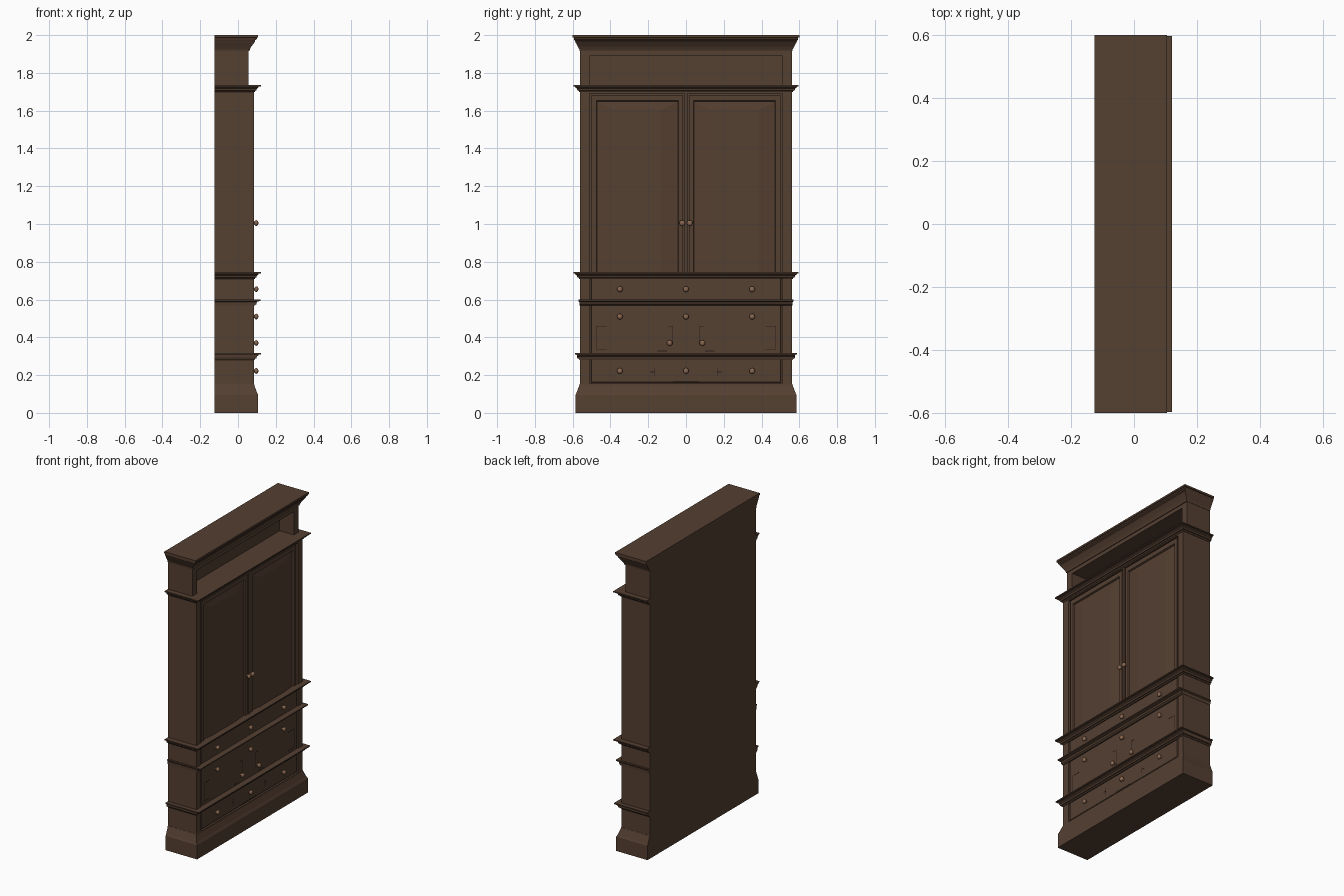
import bpy, bmesh
from mathutils import Matrix

if "Cube" in bpy.data.objects:
    bpy.data.objects.remove(bpy.data.objects["Cube"])


def material(name, rgb):
    m = bpy.data.materials.new(name)
    m.diffuse_color = (*rgb, 1)
    m.use_nodes = True
    m.node_tree.nodes["Principled BSDF"].inputs["Base Color"].default_value = m.diffuse_color
    return m


WOOD = material("dark walnut", (0.09, 0.05, 0.031))
KNOB = material("light wood knob", (0.25, 0.135, 0.08))
SEAM = material("dark seam", (0.022, 0.013, 0.009))
BACK = -0.125


def finish(bm, name, mat):
    bmesh.ops.recalc_face_normals(bm, faces=bm.faces)
    me = bpy.data.meshes.new(name)
    bm.to_mesh(me)
    bm.free()
    me.materials.append(mat)
    ob = bpy.data.objects.new(name, me)
    bpy.context.collection.objects.link(ob)
    return ob


def loft(name, rings, mat=WOOD):
    """Skin a series of four-point rings and cap both ends."""
    bm = bmesh.new()
    vs = [[bm.verts.new(p) for p in r] for r in rings]
    for a, b in zip(vs, vs[1:]):
        for i in range(4):
            j = (i + 1) % 4
            bm.faces.new((a[i], a[j], b[j], b[i]))
    bm.faces.new(vs[0])
    bm.faces.new(vs[-1])
    return finish(bm, name, mat)


def box(name, x0, x1, y0, y1, z0, z1, mat=WOOD):
    return loft(name, [[(x0, y0, z), (x1, y0, z), (x1, y1, z), (x0, y1, z)]
                       for z in (z0, z1)], mat)


def moulding(name, profile):
    """Profile points are (front x, half width y, z); the back stays flush."""
    return loft(name, [[(BACK, -w, z), (x, -w, z), (x, w, z), (BACK, w, z)]
                       for x, w, z in profile])


def panel(name, y0, y1, z0, z1, steps):
    """Front panel; steps are (x, side inset, top inset, bottom inset)."""
    return loft(name, [[(x, y0 + s, z0 + b), (x, y1 - s, z0 + b),
                        (x, y1 - s, z1 - t), (x, y0 + s, z1 - t)]
                       for x, s, t, b in steps])


# Carcass
box("carcass", BACK, 0.066, -0.53, 0.53, 0.02, 1.715)
for s, side in ((-1, "left"), (1, "right")):
    y0, y1 = sorted((s * 0.512, s * 0.561))
    box(side + "_stile", BACK, 0.085, y0, y1, 0.05, 1.715)
    box(side + "_frieze_post", BACK, 0.055, y0, y1, 1.72, 1.93)
box("door_head_rail", 0.05, 0.085, -0.515, 0.515, 1.69, 1.715)
box("center_strip", 0.05, 0.084, -0.007, 0.007, 0.74, 1.69)

# Open frieze niche below the crown
box("niche_back", BACK, -0.05, -0.515, 0.515, 1.72, 1.93)
box("niche_rail", -0.06, 0.055, -0.515, 0.515, 1.89, 1.93)

# Plinth, crown and horizontal mouldings
moulding("plinth", [(0.107, 0.585, 0), (0.107, 0.585, 0.095), (0.1, 0.579, 0.108),
                    (0.087, 0.565, 0.145), (0.085, 0.562, 0.155)])
moulding("crown", [(0.06, 0.563, 1.915), (0.063, 0.565, 1.925), (0.071, 0.573, 1.94),
                   (0.086, 0.584, 1.96), (0.09, 0.586, 1.965), (0.09, 0.59, 1.972),
                   (0.099, 0.594, 1.978), (0.1, 0.594, 1.986), (0.105, 0.6, 1.988),
                   (0.105, 0.6, 2.0)])
for name, z, w in (("upper_ledge", 1.735, 0.596), ("waist_ledge", 0.745, 0.596),
                   ("lower_ledge", 0.317, 0.588)):
    moulding(name, [(0.088, 0.564, z - 0.037), (0.091, 0.569, z - 0.03),
                    (0.097, 0.575, z - 0.028), (0.1, 0.578, z - 0.018),
                    (0.108, w - 0.01, z - 0.012), (0.109, w - 0.009, z - 0.008),
                    (0.121, w, z - 0.007), (0.121, w, z)])
moulding("drawer_ledge", [(0.088, 0.563, 0.568), (0.098, 0.564, 0.576),
                          (0.1, 0.565, 0.588), (0.12, 0.57, 0.593), (0.12, 0.57, 0.6)])

# Doors with sloped raised panels
for y0, y1, side in ((-0.499, -0.015, "left"), (0.015, 0.499, "right")):
    panel(side + "_door", y0, y1, 0.735, 1.683,
          [(0.05, 0, 0, 0), (0.08, 0, 0, 0), (0.08, 0.024, 0.03, 0),
           (0.07, 0.028, 0.034, 0), (0.079, 0.115, 0.078, 0)])

# Drawer fronts
for name, z0, z1 in (("bottom_drawer", 0.16, 0.29), ("middle_drawers", 0.31, 0.575),
                     ("top_drawer", 0.595, 0.715)):
    panel(name, -0.504, 0.504, z0, z1,
          [(0.05, 0, 0, 0), (0.078, 0, 0, 0), (0.081, 0.004, 0.004, 0.004)])

# Short carved seams on the drawers, mirrored
seams = [(0.068, 0.072, 0.36, 0.46), (0.068, 0.095, 0.457, 0.461),
         (0.473, 0.477, 0.34, 0.46), (0.42, 0.477, 0.457, 0.461),
         (0.42, 0.477, 0.335, 0.339), (0.1, 0.15, 0.325, 0.329),
         (0.163, 0.168, 0.195, 0.235), (0.168, 0.19, 0.215, 0.219),
         (0.0, 0.07, 0.166, 0.17)]
for i, (a, b, z0, z1) in enumerate(seams):
    for s, side in ((-1, "left"), (1, "right")):
        y0, y1 = sorted((s * a, s * b))
        box(f"{side}_seam_{i}", 0.08, 0.0818, y0, y1, z0, z1, SEAM)

# Knobs: round head on a short stem
spots = [(y, z) for z in (0.222, 0.51, 0.655) for y in (-0.35, 0, 0.35)]
spots += [(s * 0.087, 0.37) for s in (-1, 1)] + [(s * 0.02, 1.005) for s in (-1, 1)]
for i, (y, z) in enumerate(spots):
    bm = bmesh.new()
    head = Matrix.Translation((0.097, y, z)) @ Matrix.Diagonal((0.011, 0.015, 0.015, 1))
    bmesh.ops.create_uvsphere(bm, u_segments=16, v_segments=10, radius=1, matrix=head)
    stem = Matrix.Translation((0.084, y, z)) @ Matrix.Rotation(1.5707963, 4, 'Y')
    bmesh.ops.create_cone(bm, cap_ends=True, segments=12, radius1=0.007, radius2=0.007,
                          depth=0.014, matrix=stem)
    for f in bm.faces:
        f.smooth = len(f.verts) < 5
    finish(bm, f"knob_{i}", KNOB)
